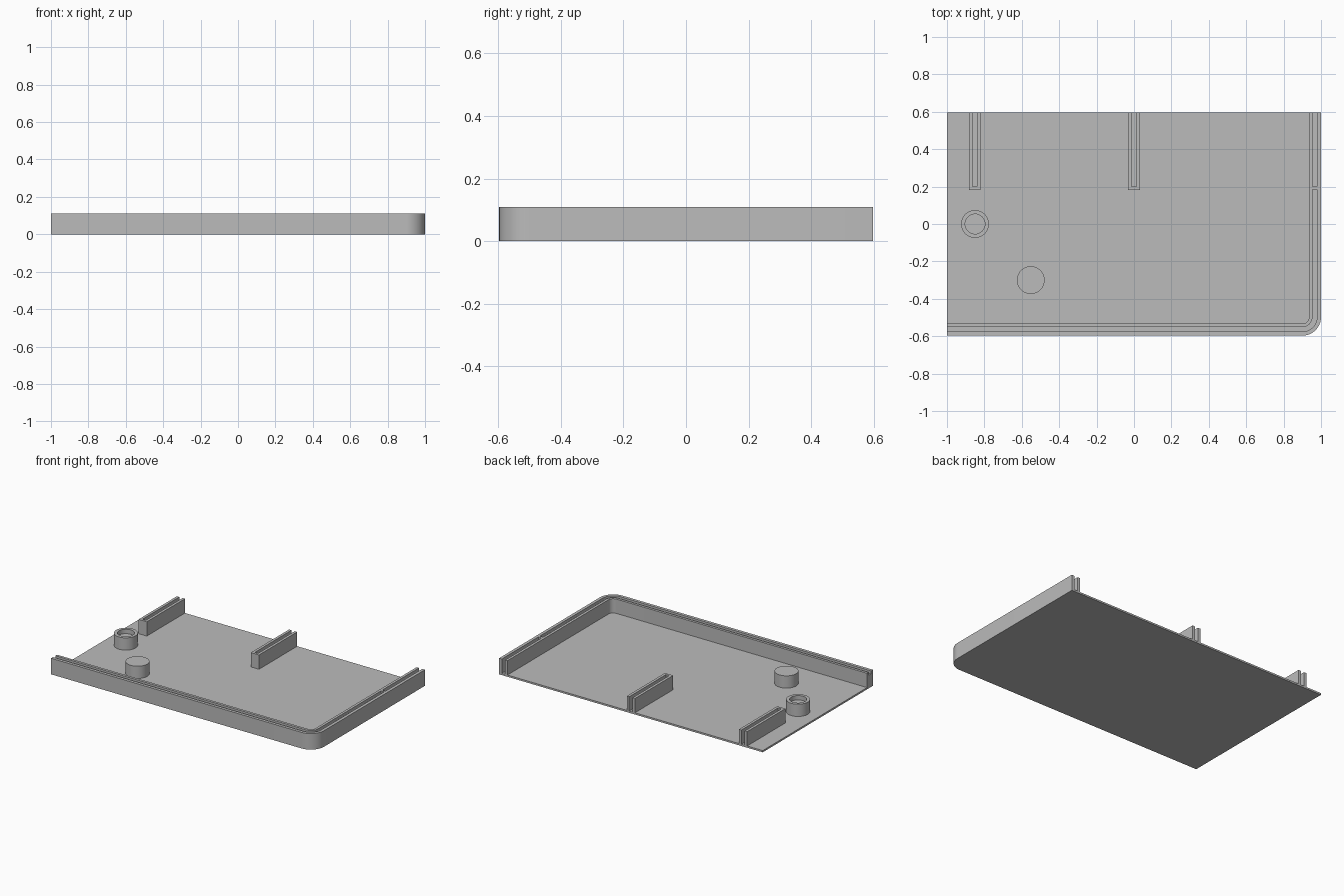
import bpy, bmesh, math

cube = bpy.data.objects.get("Cube")
if cube:
    bpy.data.objects.remove(cube, do_unlink=True)

BACK = 0.597      # half depth
TOP = 0.11        # wall height
FLOOR = 0.012     # floor thickness
OVER = 0.1        # overshoot of the cutters

grey = bpy.data.materials.new("plain grey")
grey.use_nodes = True
colour = (0.5, 0.5, 0.5, 1)
grey.diffuse_color = colour
grey.node_tree.nodes["Principled BSDF"].inputs["Base Color"].default_value = colour


def prism(name, outline, low, high):
    """Extrude a counter-clockwise outline from low to high."""
    bm = bmesh.new()
    base = bm.faces.new([bm.verts.new((x, y, low)) for x, y in outline])
    top = bmesh.ops.extrude_face_region(bm, geom=[base])["geom"]
    for v in top:
        if isinstance(v, bmesh.types.BMVert):
            v.co.z = high
    bmesh.ops.recalc_face_normals(bm, faces=bm.faces)
    mesh = bpy.data.meshes.new(name)
    bm.to_mesh(mesh)
    bm.free()
    mesh.materials.append(grey)
    obj = bpy.data.objects.new(name, mesh)
    bpy.context.collection.objects.link(obj)
    return obj


def box(name, x0, x1, y0, y1, low, high):
    return prism(name, [(x0, y0), (x1, y0), (x1, y1), (x0, y1)], low, high)


def disc(name, x, y, radius, low, high, sides=64):
    angles = [2 * math.pi * i / sides for i in range(sides)]
    return prism(name, [(x + radius * math.cos(a), y + radius * math.sin(a))
                        for a in angles], low, high)


def rim(inset, left, end):
    """Front and left edge of the tray, moved inwards, with its round corner."""
    radius = 0.1 - inset
    path = [(left, inset - BACK)]
    for i in range(17):
        a = math.pi / 2 * (i / 16 - 1)
        path.append((0.9 + radius * math.cos(a), 0.1 - BACK + radius * math.sin(a)))
    return path + [(1 - inset, end)]


def cut(obj, cutter):
    """Subtract a cutter and discard it."""
    mod = obj.modifiers.new("cut", "BOOLEAN")
    mod.operation = "DIFFERENCE"
    mod.solver = "EXACT"
    mod.object = cutter
    bpy.context.view_layer.update()
    graph = bpy.context.evaluated_depsgraph_get()
    mesh = bpy.data.meshes.new_from_object(obj.evaluated_get(graph))
    obj.modifiers.clear()
    obj.data = mesh
    bpy.data.objects.remove(cutter, do_unlink=True)


# Tray: floor with a wall along the front and left, open on the other sides
far = BACK + OVER
tray = prism("tray", rim(0, -1, BACK) + [(-1, BACK)], 0, TOP)
cut(tray, prism("cavity", rim(0.064, -1 - OVER, far) + [(-1 - OVER, far)],
                FLOOR, TOP + OVER))
# Shallow groove along the wall top, then a deep slot at the back
cut(tray, prism("groove", rim(0.021, -1 - OVER, 0.185)
                + rim(0.046, -1 - OVER, 0.185)[::-1], TOP - 0.02, TOP + OVER))
cut(tray, box("wall_slot", 0.954, 0.979, 0.2, far, FLOOR, TOP + OVER))
parts = [tray]

# Slotted ribs at the back
for name, x in (("right_rib", -0.851), ("middle_rib", 0)):
    rib = box(name, x - 0.031, x + 0.031, 0.183, BACK, FLOOR, TOP)
    cut(rib, box("rib_slot", x - 0.0125, x + 0.0125, 0.2, far, FLOOR - OVER, TOP + OVER))
    parts.append(rib)

# Hollow post and solid post
hollow_post = disc("hollow_post", -0.85, 0, 0.074, FLOOR, 0.096)
cut(hollow_post, disc("post_hole", -0.85, 0, 0.053, 0.066, TOP + OVER))
solid_post = disc("solid_post", -0.552, -0.3, 0.074, FLOOR, 0.096)
parts += [hollow_post, solid_post]

# Smooth the curved sides, keep the edges sharp
bpy.ops.object.select_all(action="DESELECT")
for obj in parts:
    obj.select_set(True)
bpy.context.view_layer.objects.active = tray
bpy.ops.object.shade_smooth_by_angle(angle=math.radians(30))
